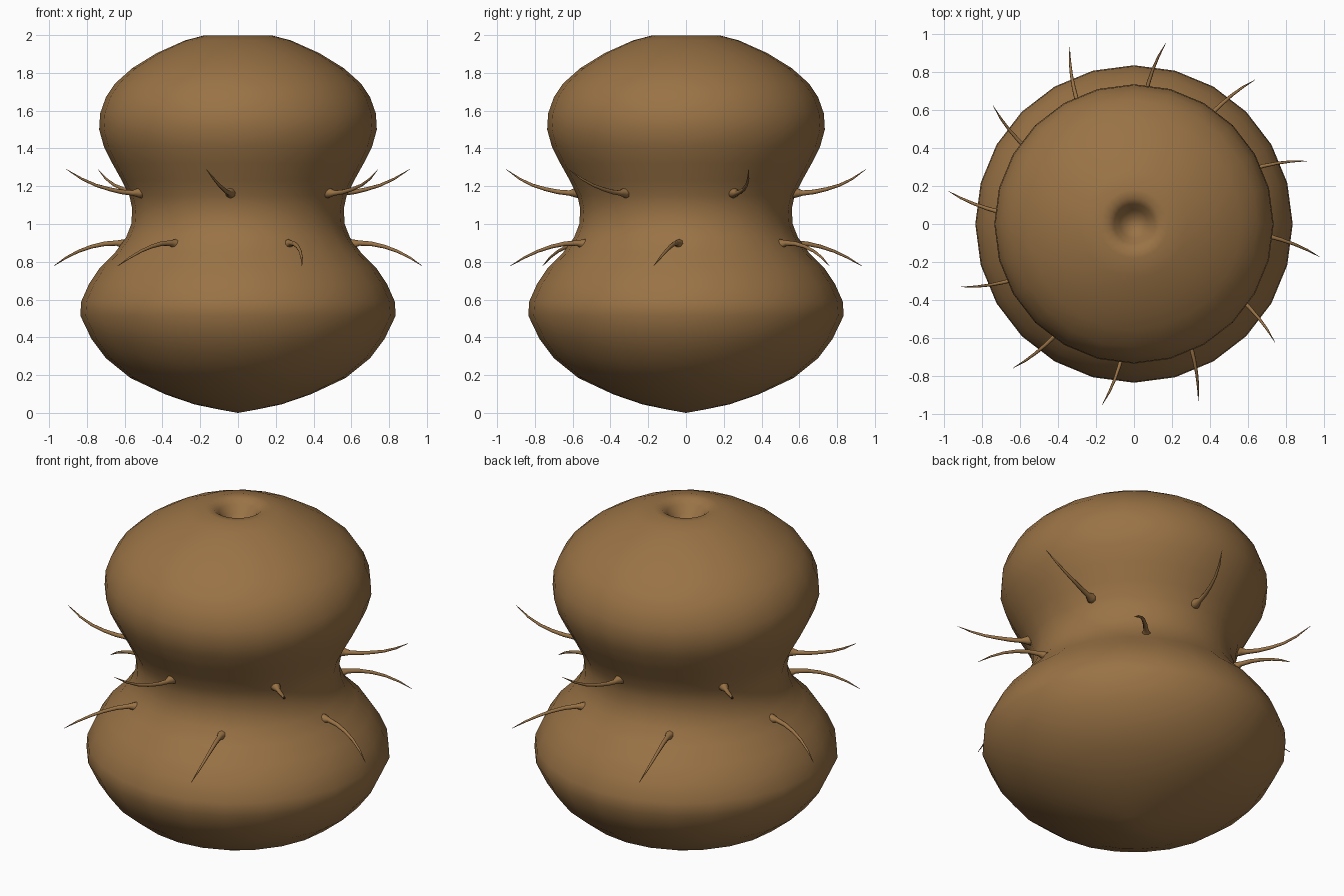
import bpy, bmesh, math
from mathutils import Vector

if "Cube" in bpy.data.objects:
    bpy.data.objects.remove(bpy.data.objects["Cube"])

brown = bpy.data.materials.new("warm brown")
brown.diffuse_color = (0.32, 0.17, 0.06, 1)
brown.use_nodes = True
brown.node_tree.nodes["Principled BSDF"].inputs["Base Color"].default_value = brown.diffuse_color


def finish(bm, name):
    bmesh.ops.recalc_face_normals(bm, faces=bm.faces)
    mesh = bpy.data.meshes.new(name)
    bm.to_mesh(mesh)
    bm.free()
    mesh.materials.append(brown)
    for p in mesh.polygons:
        p.use_smooth = True
    ob = bpy.data.objects.new(name, mesh)
    bpy.context.collection.objects.link(ob)
    return ob


def skin_rings(bm, rings):
    for a, b in zip(rings, rings[1:]):
        n = len(a)
        for i in range(n):
            j = (i + 1) % n
            bm.faces.new((a[i], a[j], b[j], b[i]))


# Hourglass body: (radius, height) rings, ending inside the top dimple
PROFILE = [(0.11, 0.02), (0.23, 0.045), (0.385, 0.098), (0.57, 0.185), (0.70, 0.29),
           (0.775, 0.39), (0.835, 0.515), (0.83, 0.59), (0.79, 0.68), (0.73, 0.77),
           (0.65, 0.85), (0.592, 0.93), (0.565, 1.0), (0.56, 1.08), (0.575, 1.15),
           (0.615, 1.23), (0.665, 1.32), (0.71, 1.41), (0.735, 1.5), (0.73, 1.585),
           (0.70, 1.67), (0.65, 1.745), (0.56, 1.825), (0.43, 1.905), (0.28, 1.972),
           (0.18, 1.998), (0.135, 1.995), (0.105, 1.97), (0.075, 1.925), (0.04, 1.895)]
SIDES = 24
bm = bmesh.new()
rings = [[bm.verts.new((r * math.cos(math.tau * i / SIDES), r * math.sin(math.tau * i / SIDES), z))
          for i in range(SIDES)] for r, z in PROFILE]
skin_rings(bm, rings)
for ring, z in ((rings[0], 0.0), (rings[-1], 1.885)):
    pole = bm.verts.new((0, 0, z))
    for i in range(SIDES):
        bm.faces.new((ring[i], ring[(i + 1) % SIDES], pole))
finish(bm, "body")

# Curved hairs: (radius from axis, height, angle offset from tip, thickness)
UPPER = [(0.54, 1.168, 6.2, 0.040), (0.59, 1.165, 5.9, 0.024), (0.62, 1.164, 5.7, 0.014),
         (0.68, 1.170, 5.0, 0.012), (0.75, 1.185, 4.1, 0.010), (0.82, 1.206, 3.0, 0.008),
         (0.89, 1.239, 1.7, 0.006), (0.968, 1.29, 0, 0.001)]
LOWER = [(0.57, 0.885, 6.8, 0.040), (0.61, 0.895, 6.3, 0.024), (0.645, 0.899, 5.8, 0.014),
         (0.71, 0.895, 4.9, 0.012), (0.78, 0.880, 3.9, 0.010), (0.85, 0.856, 2.8, 0.008),
         (0.92, 0.822, 1.5, 0.006), (0.99, 0.778, 0, 0.001)]


def hair(name, path, tip_angle, sides=8):
    pts = []
    for r, z, off, _ in path:
        a = math.radians(tip_angle + off)
        pts.append(Vector((r * math.cos(a), r * math.sin(a), z)))
    bm = bmesh.new()
    rings = []
    for k, p in enumerate(pts):
        t = (pts[min(k + 1, len(pts) - 1)] - pts[max(k - 1, 0)]).normalized()
        u = t.cross(Vector((0, 0, 1))).normalized()
        v = u.cross(t)
        w = path[k][3]
        rings.append([bm.verts.new(p + w * (u * math.cos(math.tau * i / sides)
                                            + v * math.sin(math.tau * i / sides)))
                      for i in range(sides)])
    skin_rings(bm, rings)
    bm.faces.new(rings[0])
    bm.faces.new(rings[-1])
    finish(bm, name)


# Six upswept and six drooping hairs, alternating around the waist
for k in range(6):
    hair("upper_hair", UPPER, 20 + 60 * k)
    hair("lower_hair", LOWER, 50 + 60 * k)
